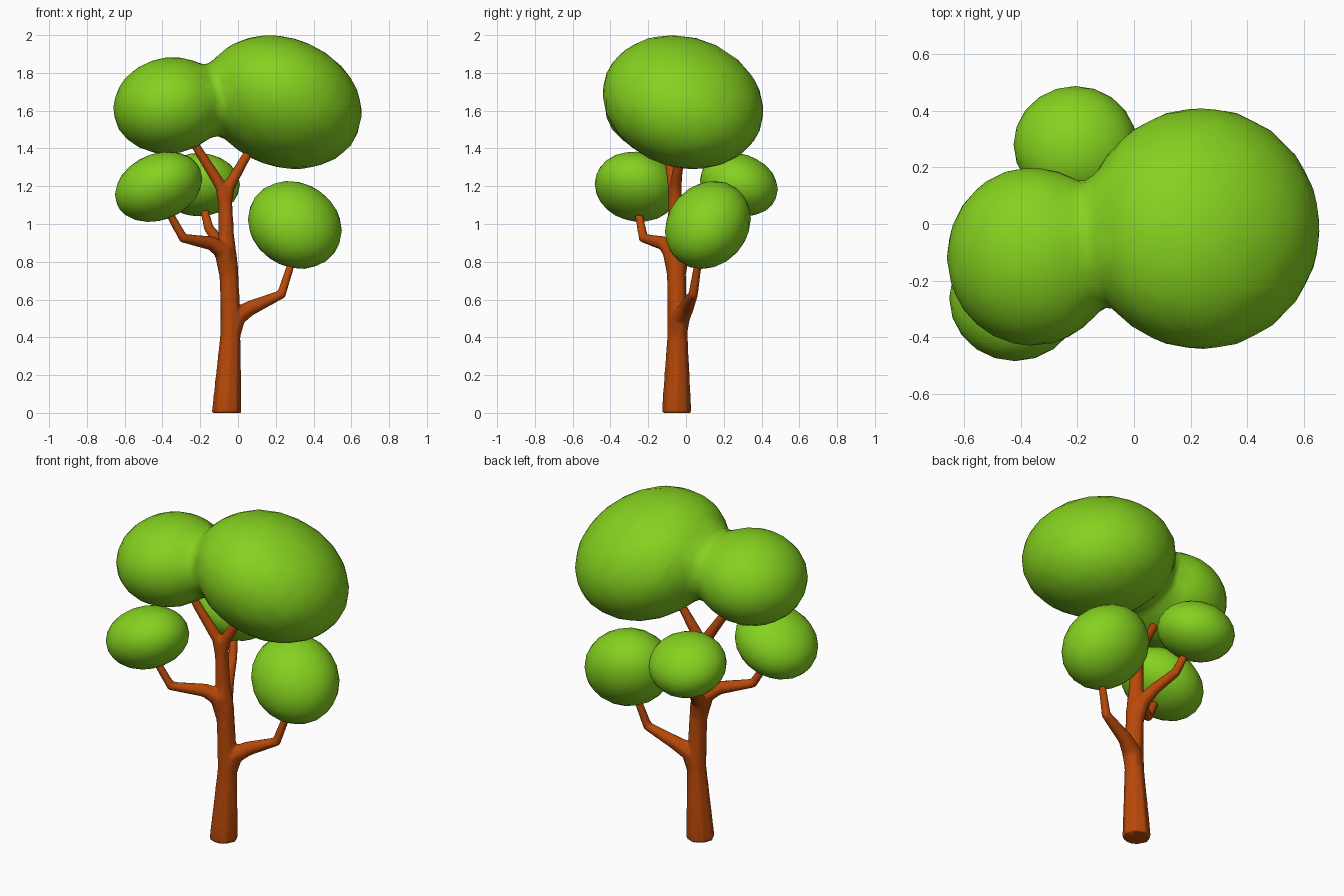
import bpy, bmesh
from mathutils import Matrix

if "Cube" in bpy.data.objects:
    bpy.data.objects.remove(bpy.data.objects["Cube"])


def material(name, col):
    m = bpy.data.materials.new(name)
    m.diffuse_color = (*col, 1)
    m.use_nodes = True
    m.node_tree.nodes["Principled BSDF"].inputs["Base Color"].default_value = m.diffuse_color
    return m


LEAF = material("leaf green", (0.235, 0.64, 0.014))
BARK = material("bark brown", (0.48, 0.066, 0.003))


def add_blob(bm, centre, radii, lean):
    """Ellipsoid sheared so its z rises with x and y by the lean."""
    shear = Matrix.Identity(4)
    shear[2][0], shear[2][1] = lean
    mat = Matrix.Translation(centre) @ shear @ Matrix.Diagonal((*radii, 1))
    bmesh.ops.create_icosphere(bm, subdivisions=3, radius=1.007, matrix=mat)


def foliage(name, blobs):
    bm = bmesh.new()
    for b in blobs:
        add_blob(bm, *b)
    for f in bm.faces:
        f.smooth = True
    me = bpy.data.meshes.new(name)
    bm.to_mesh(me)
    bm.free()
    me.materials.append(LEAF)
    ob = bpy.data.objects.new(name, me)
    bpy.context.collection.objects.link(ob)
    return ob


def merge(ob, voxel, iterations, ratio):
    """Melt overlapping volumes into one light, smooth skin."""
    rm = ob.modifiers.new("merge", 'REMESH')
    rm.mode = 'VOXEL'
    rm.voxel_size = voxel
    rm.use_smooth_shade = True
    sm = ob.modifiers.new("soften", 'SMOOTH')
    sm.factor = 0.5
    sm.iterations = iterations
    ob.modifiers.new("reduce", 'DECIMATE').ratio = ratio


# Crown: two large masses melted together
crown = foliage("crown", [
    ((0.237, -0.016, 1.645), (0.42, 0.427, 0.347), (-0.14, -0.11)),
    ((-0.36, -0.115, 1.627), (0.301, 0.317, 0.257), (0.05, 0)),
    ((-0.1, -0.06, 1.665), (0.2, 0.23, 0.2), (0.1, 0)),
])
merge(crown, 0.03, 3, 0.15)

# Separate lower leaf clumps
foliage("left_clump", [((-0.42, -0.262, 1.197), (0.23, 0.22, 0.18), (0.18, -0.07))])
foliage("back_clump", [((-0.207, 0.28, 1.208), (0.216, 0.205, 0.165), (0, -0.12))])
foliage("right_clump", [((0.301, 0.116, 0.995), (0.247, 0.226, 0.227), (-0.12, 0.15))])

# Limbs as (x, y, z, radius) paths: trunk, upper fork, then elbowed side branches
LIMBS = [
    [(-0.06, -0.05, 0, .079), (-0.06, -0.05, .01, .079),
     (-0.04, -0.045, .42, .054), (-0.042, -0.047, .58, .052),
     (-0.05, -0.052, .78, .051), (-0.063, -0.055, .95, .042),
     (-0.068, -0.058, 1.13, .038), (-0.072, -0.06, 1.2, .036)],
    [(-0.07, -0.058, 1.1, .036), (-0.09, -0.065, 1.2, .033),
     (-0.21, -0.095, 1.39, .025), (-0.25, -0.105, 1.46, .022)],
    [(-0.07, -0.058, 1.1, .036), (-0.048, -0.055, 1.2, .033),
     (0.045, -0.035, 1.36, .025), (0.08, -0.028, 1.43, .022)],
    [(-0.04, -0.045, .39, .049), (-0.008, -0.03, .51, .055),
     (0.065, 0.002, .555, .041), (0.23, 0.038, .628, .027),
     (0.285, 0.065, .8, .021), (0.3, 0.08, .85, .019)],
    [(-0.053, -0.053, .74, .049), (-0.078, -0.075, .86, .053),
     (-0.14, -0.118, .898, .039), (-0.29, -0.225, .925, .027),
     (-0.36, -0.25, 1.05, .022), (-0.37, -0.253, 1.09, .02)],
    [(-0.05, -0.05, .72, .047), (-0.07, -0.02, .84, .044),
     (-0.1, 0.05, .905, .034), (-0.155, 0.17, .98, .027),
     (-0.18, 0.22, 1.08, .022), (-0.185, 0.23, 1.11, .02)],
]

# Every limb is an eight-sided tapered tube; together they form one tree frame
cu = bpy.data.curves.new("trunk_and_branches", 'CURVE')
cu.dimensions = '3D'
cu.bevel_depth = 1
cu.bevel_resolution = 2
cu.use_fill_caps = True
cu.materials.append(BARK)
for points in LIMBS:
    sp = cu.splines.new('POLY')
    sp.points.add(len(points) - 1)
    for p, (x, y, z, r) in zip(sp.points, points):
        p.co = (x, y, z, 1)
        p.radius = r
frame = bpy.data.objects.new("trunk_and_branches", cu)
bpy.context.collection.objects.link(frame)
frame.select_set(True)
bpy.context.view_layer.objects.active = frame
bpy.ops.object.convert(target='MESH')
frame = bpy.context.view_layer.objects.active
# Close the tube ends so the volumes are solid
bm = bmesh.new()
bm.from_mesh(frame.data)
bmesh.ops.remove_doubles(bm, verts=bm.verts, dist=0.0001)
bmesh.ops.holes_fill(bm, edges=bm.edges)
bmesh.ops.recalc_face_normals(bm, faces=bm.faces)
bm.to_mesh(frame.data)
bm.free()
merge(frame, 0.008, 5, 0.15)
